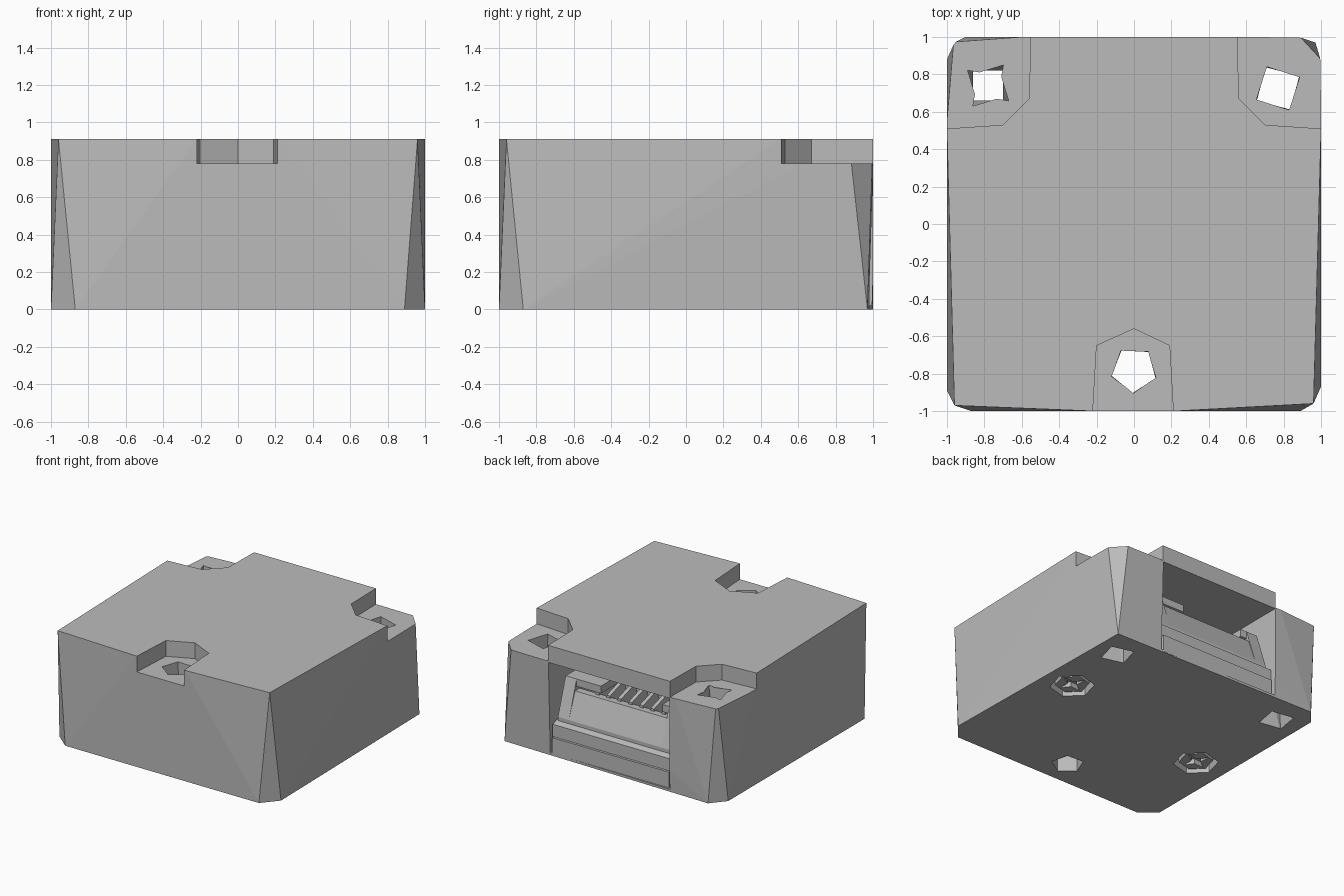
import bpy, bmesh, math
from mathutils import Vector

if "Cube" in bpy.data.objects:
    bpy.data.objects.remove(bpy.data.objects["Cube"])

grey = bpy.data.materials.new("plain_grey")
grey.use_nodes = True
grey.diffuse_color = (0.5, 0.5, 0.5, 1)
grey.node_tree.nodes["Principled BSDF"].inputs["Base Color"].default_value = (0.5, 0.5, 0.5, 1)

HEIGHT, FLOOR = 0.91, 0.78


def finish(name, bm):
    bmesh.ops.recalc_face_normals(bm, faces=bm.faces)
    mesh = bpy.data.meshes.new(name)
    bm.to_mesh(mesh)
    bm.free()
    mesh.materials.append(grey)
    obj = bpy.data.objects.new(name, mesh)
    bpy.context.collection.objects.link(obj)
    return obj


def loft(name, lower, upper):
    """Closed solid between two rings of equal length."""
    bm = bmesh.new()
    a = [bm.verts.new(p) for p in lower]
    b = [bm.verts.new(p) for p in upper]
    bm.faces.new(a)
    bm.faces.new(b)
    n = len(a)
    for i in range(n):
        j = (i + 1) % n
        bm.faces.new((a[i], a[j], b[j], b[i]))
    return finish(name, bm)


def prism(name, outline, z0, z1):
    return loft(name, [(x, y, z0) for x, y in outline], [(x, y, z1) for x, y in outline])


def box(name, x0, x1, y0, y1, z0, z1):
    return prism(name, [(x0, y0), (x1, y0), (x1, y1), (x0, y1)], z0, z1)


def extrude_x(name, profile, x0, x1):
    return loft(name, [(x0, y, z) for y, z in profile], [(x1, y, z) for y, z in profile])


def ring(cx, cy, r, sides, turn):
    steps = [math.radians(turn) + math.tau * i / sides for i in range(sides)]
    return [(cx + r * math.cos(t), cy + r * math.sin(t)) for t in steps]


def cut(target, cutter):
    mod = target.modifiers.new("cut", "BOOLEAN")
    mod.operation, mod.solver, mod.object = "DIFFERENCE", "EXACT", cutter
    bpy.context.view_layer.objects.active = target
    bpy.ops.object.modifier_apply(modifier=mod.name)
    bpy.data.objects.remove(cutter)


# Housing: hull with tapered corner facets
base = [(-.87, -1), (.89, -1), (1, -.87), (.97, .97), (-.9, 1), (-1, .88), (-1, -.89)]
top = [(-.96, -.97), (-.22, -1), (.22, -1), (.96, -.96), (1, .5), (1, .87),
       (.88, 1), (-.96, .97), (-.55, 1), (-1, .5)]
bm = bmesh.new()
for outline, z in ((base, 0), (top, HEIGHT)):
    for x, y in outline:
        bm.verts.new((x, y, z))
bmesh.ops.convex_hull(bm, input=bm.verts)
bmesh.ops.dissolve_limit(bm, angle_limit=0.01, verts=bm.verts, edges=bm.edges)
housing = finish("housing", bm)

# Screw notches: two at the back corners, one at the front
corner = [(.55, 1.2), (.56, .67), (.70, .53), (1, .51), (1.2, .51), (1.2, 1.2)]
for side in (1, -1):
    cut(housing, prism("notch", [(side * x, y) for x, y in corner], FLOOR, 1.2))
front = [(-.22, -1.2), (-.22, -1), (-.2, -.65), (0, -.56), (.19, -.65), (.21, -1), (.21, -1.2)]
cut(housing, prism("notch", front, FLOOR, 1.2))

# Through holes, coarse and slightly twisted
for x, y, r, sides, t0, t1 in ((-.78, .74, .14, 4, 35, 62), (.77, .725, .13, 4, 30, 26),
                               (0, -.78, .125, 5, 50, 53)):
    low = [(*p, -.1) for p in ring(x, y, r, sides, t0)]
    high = [(*p, 1.2) for p in ring(x, y, r, sides, t1)]
    cut(housing, loft("hole", low, high))

# Connector bay in the back, open below the lid
cut(housing, box("bay", -.55, .55, .45, 1.2, .02, .77))

# Underside recesses with a screw in each
for s in (1, -1):
    x, y = s * .73, s * .145
    cut(housing, prism("recess", ring(x, y, .17, 6, 15), -.1, .07))
    screw = prism("screw_head", ring(x, y, .13, 6, 15), .015, .08)
    star = [p for i in range(4) for p in
            (ring(x, y, .11, 4, 20)[i], ring(x, y, .035, 4, 65)[i])]
    cut(screw, prism("cross", star, -.1, .055))

# Circuit board sill and bar at the mouth of the bay
box("sill", -.53, .53, .5, .98, .005, .15)
extrude_x("board", [(.46, .15), (.96, .15), (.96, .25), (.9, .27), (.46, .27)], -.54, .54)

# Connector shell: leaning lip, side walls and back
extrude_x("connector_lip", [(.78, .27), (.92, .27), (.92, .3), (.84, .51), (.78, .51)], -.46, .46)
for s, label in ((1, "left"), (-1, "right")):
    x0, x1 = sorted((s * .42, s * .52))
    extrude_x("connector_wall_" + label,
              [(.46, .27), (.92, .27), (.92, .3), (.82, .6), (.46, .6)], x0, x1)
box("connector_back", -.46, .46, .46, .6, .27, .6)
for x0, x1 in ((.2, .46), (-.46, -.36)):
    box("connector_top", x0, x1, .55, .82, .54, .6)

# Row of wedge contacts
for i in range(7):
    x = -.38 + i * .1
    loft("contact", [(x, .58, .27), (x + .05, .58, .27), (x + .05, .8, .27), (x, .8, .27)],
         [(x + .01, .58, .6), (x + .04, .58, .6), (x + .04, .8, .53), (x + .01, .8, .53)])
